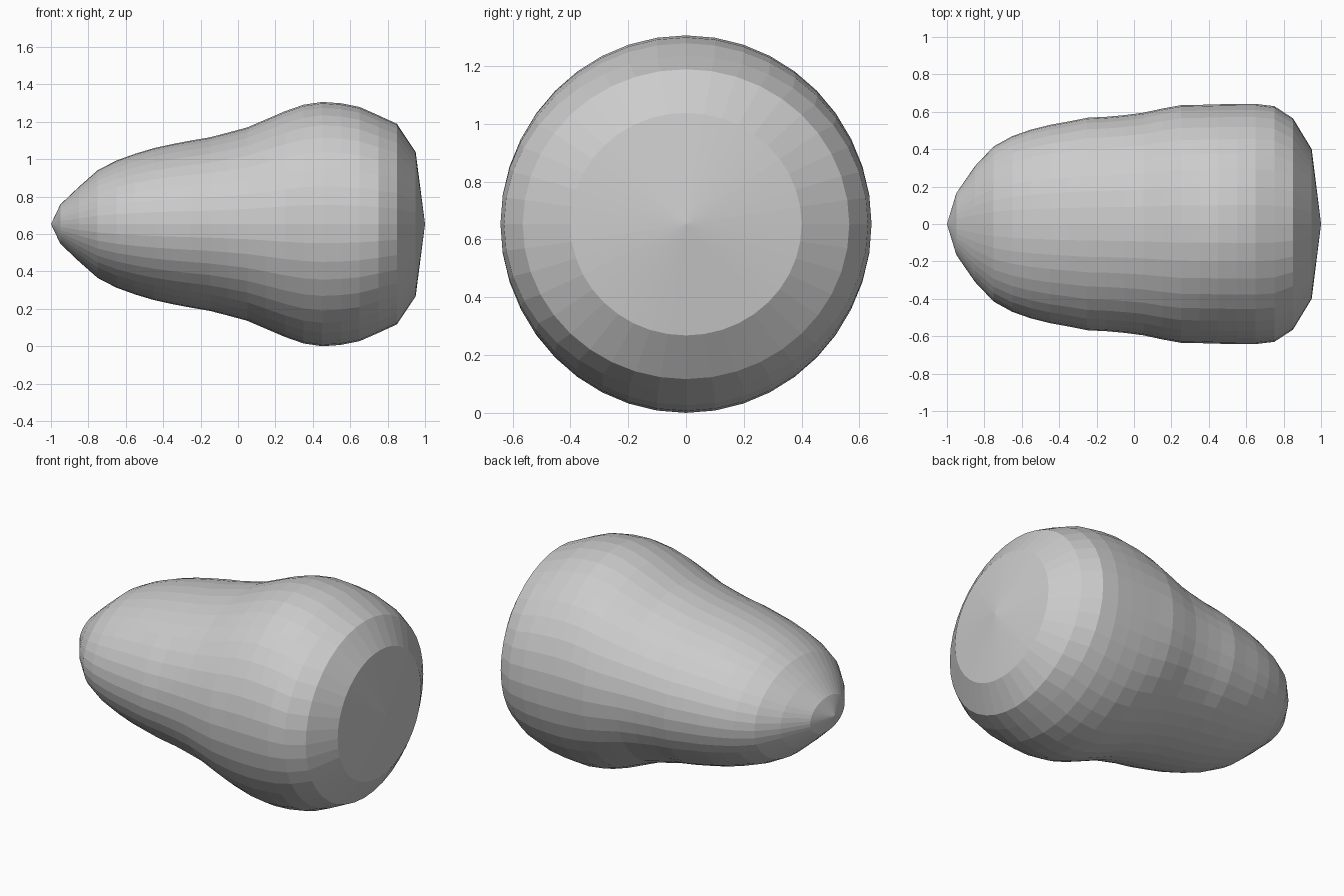
import bpy, bmesh, math

if "Cube" in bpy.data.objects:
    bpy.data.objects.remove(bpy.data.objects["Cube"])

SIDES = 40
CENTRE_Z = 0.653

# Half widths (y) and half heights (z) of the rings, every 0.1 from x = -0.95
WIDTHS = [0.165, 0.31, 0.415, 0.47, 0.505, 0.53, 0.548, 0.568, 0.573, 0.582,
          0.595, 0.617, 0.635, 0.637, 0.64, 0.642, 0.642, 0.63, 0.565, 0.40]
HEIGHTS = [0.105, 0.20, 0.288, 0.34, 0.376, 0.406, 0.428, 0.447, 0.464, 0.49,
           0.517, 0.56, 0.603, 0.638, 0.653, 0.646, 0.626, 0.582, 0.536, 0.385]

bm = bmesh.new()


def ring(x, width, height):
    steps = [2 * math.pi * i / SIDES for i in range(SIDES)]
    return [bm.verts.new((x, width * math.cos(a), CENTRE_Z + height * math.sin(a)))
            for a in steps]


# Loft of elliptical rings
rings = [ring(-0.95 + 0.1 * i, w, h) for i, (w, h) in enumerate(zip(WIDTHS, HEIGHTS))]
for a, b in zip(rings, rings[1:]):
    for i in range(SIDES):
        j = (i + 1) % SIDES
        bm.faces.new((a[i], a[j], b[j], b[i]))

# Pointed nose and shallow cone at the blunt end
for x, loop in ((-1, rings[0]), (1, rings[-1])):
    tip = bm.verts.new((x, 0, CENTRE_Z))
    for i in range(SIDES):
        bm.faces.new((loop[i], loop[(i + 1) % SIDES], tip))

bmesh.ops.recalc_face_normals(bm, faces=bm.faces)
mesh = bpy.data.meshes.new("tapered_body")
bm.to_mesh(mesh)
bm.free()
bpy.context.collection.objects.link(bpy.data.objects.new("tapered_body", mesh))
